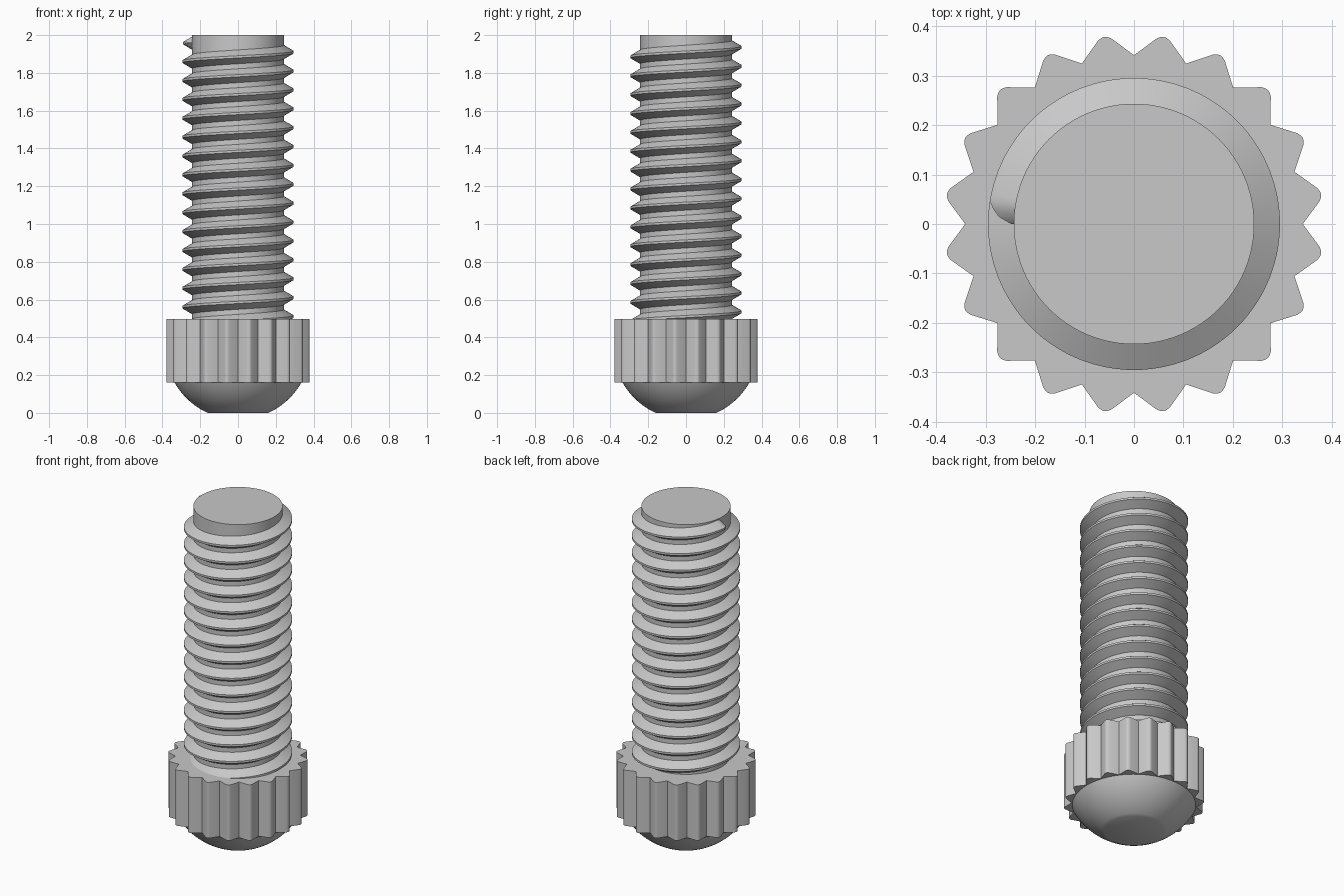
import bpy, bmesh
from math import sin, cos, radians, pi, sqrt

cube = bpy.data.objects.get("Cube")
if cube:
    bpy.data.objects.remove(cube, do_unlink=True)

steel = bpy.data.materials.new("grey_steel")
steel.use_nodes = True
GREY = (0.58, 0.58, 0.58, 1)
steel.diffuse_color = GREY
steel.node_tree.nodes["Principled BSDF"].inputs["Base Color"].default_value = GREY


def polar(r, a, z):
    return (r * cos(a), r * sin(a), z)


def loft(name, rings, sharp=25):
    """Skin a list of equal-length point rings and cap both ends."""
    bm = bmesh.new()
    loops = [[bm.verts.new(p) for p in ring] for ring in rings]
    n = len(loops[0])
    for low, high in zip(loops, loops[1:]):
        for i in range(n):
            j = (i + 1) % n
            bm.faces.new((low[i], low[j], high[j], high[i]))
    bm.faces.new(loops[0][::-1])
    bm.faces.new(loops[-1])
    bmesh.ops.recalc_face_normals(bm, faces=bm.faces)
    mesh = bpy.data.meshes.new(name)
    bm.to_mesh(mesh)
    bm.free()
    mesh.materials.append(steel)
    obj = bpy.data.objects.new(name, mesh)
    bpy.context.collection.objects.link(obj)
    bpy.ops.object.select_all(action="DESELECT")
    obj.select_set(True)
    bpy.context.view_layer.objects.active = obj
    bpy.ops.object.shade_smooth_by_angle(angle=radians(sharp))
    return obj


def circle(r, z, n=96):
    return [polar(r, 2 * pi * i / n, z) for i in range(n)]


# Shank core
CORE, CREST, TOP = 0.243, 0.295, 2.0
loft("shank_core", [circle(CORE, 0.45), circle(CORE, TOP)])

# Right-handed thread ridge with a short rounded run-out at the top
PITCH, STEPS, TURNS, END = 0.1, 120, 15, 1.96
total = STEPS * TURNS
sections = []
for k in range(total + 1):
    left = total - k
    a = pi - 2 * pi * left / STEPS
    z = END - PITCH * left / STEPS
    fade = sqrt(min(1, left / 3 + 0.01))
    crest = CORE + (CREST - CORE) * fade
    root = CORE - 0.004
    section = [(root, -0.039), (crest, -0.006), (crest, 0.006), (root, 0.039)]
    sections.append([polar(r, a, z + dz * fade) for r, dz in section])
loft("thread", sections)

# Knurled head with rounded right-angled teeth
TEETH = 20
tooth = [(-9, 0.341), (-2, 0.378), (-1, 0.3815), (0, 0.383), (1, 0.3815), (2, 0.378)]
outline = [(r, radians(9 + 360 / TEETH * t + d)) for t in range(TEETH) for d, r in tooth]
loft("knurled_head", [[polar(r, a, z) for r, a in outline] for z in (0.162, 0.497)], sharp=32)

# Domed base blending into a flat end
CENTRE, RADIUS = 0.351, 0.386
heights = [0.165 * (i / 12) ** 1.2 for i in range(13)]
loft("domed_base", [circle(sqrt(RADIUS ** 2 - (CENTRE - z) ** 2), z) for z in heights] +
     [circle(0.33, 0.2)], sharp=30)
